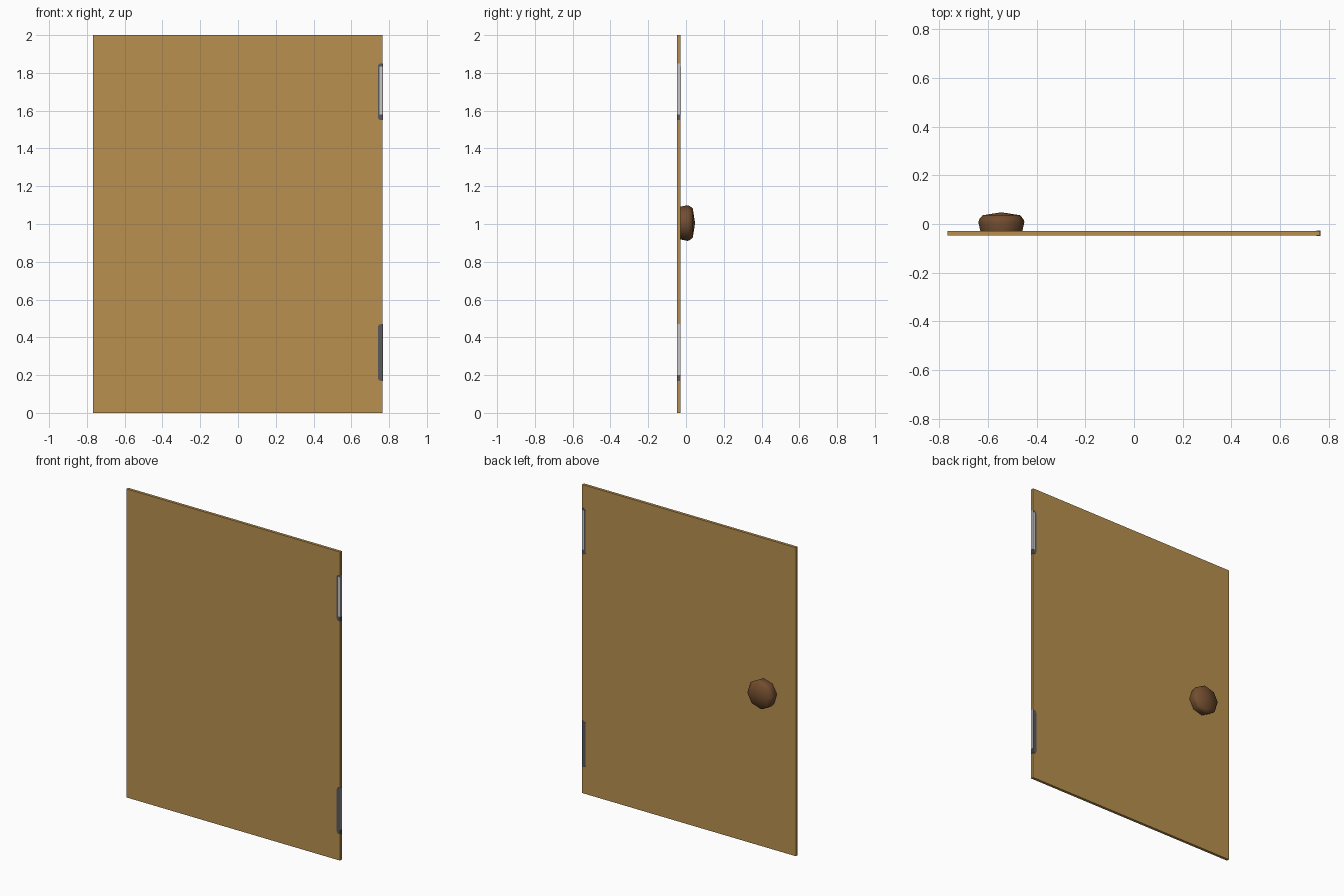
import bpy, bmesh, math
from mathutils import Matrix

if "Cube" in bpy.data.objects:
    bpy.data.objects.remove(bpy.data.objects["Cube"])


def material(name, rgb):
    m = bpy.data.materials.new(name)
    m.diffuse_color = (*rgb, 1)
    m.use_nodes = True
    m.node_tree.nodes["Principled BSDF"].inputs["Base Color"].default_value = m.diffuse_color
    return m


WOOD = material("wood", (0.48, 0.28, 0.08))
BROWN = material("dark_brown", (0.17, 0.075, 0.028))
STEEL = material("light_steel", (0.58, 0.58, 0.58))
DARK = material("dark_steel", (0.10, 0.10, 0.11))

Y0, Y1 = -0.047, -0.029      # front and back of the door panel
X0, X1 = -0.767, 0.765


def finish(name, bm, *mats):
    bmesh.ops.recalc_face_normals(bm, faces=bm.faces)
    me = bpy.data.meshes.new(name)
    bm.to_mesh(me)
    bm.free()
    ob = bpy.data.objects.new(name, me)
    bpy.context.collection.objects.link(ob)
    for m in mats:
        me.materials.append(m)
    return ob


def box(name, lo, hi, mat):
    bm = bmesh.new()
    size = [b - a for a, b in zip(lo, hi)]
    mid = [(a + b) / 2 for a, b in zip(lo, hi)]
    bmesh.ops.create_cube(bm, size=1, matrix=Matrix.Translation(mid) @ Matrix.Diagonal((*size, 1)))
    return finish(name, bm, mat)


# door panel
box("door_panel", (X0, Y0, 0), (X1, Y1, 2), WOOD)


# hinge: plate with rounded inner corners, let into the door edge
def hinge(name, z0, z1):
    bm = bmesh.new()
    left, right, r = 0.741, X1 + 0.0015, 0.015
    pts = [(right, z0), (right, z1)]
    for cz, start in ((z1 - r, 90), (z0 + r, 180)):
        for i in range(4):
            a = math.radians(start + 30 * i)
            pts.append((left + r + r * math.cos(a), cz + r * math.sin(a)))
    face = bm.faces.new([bm.verts.new((x, Y0 - 0.001, z)) for x, z in pts])
    out = bmesh.ops.extrude_face_region(bm, geom=[face])
    verts = [g for g in out["geom"] if isinstance(g, bmesh.types.BMVert)]
    bmesh.ops.translate(bm, verts=verts, vec=(0, Y1 - Y0 + 0.002, 0))
    return finish(name, bm, DARK)


for label, z0, z1 in (("upper", 1.55, 1.85), ("lower", 0.17, 0.47)):
    hinge(label + "_hinge", z0, z1)
    # bright strip on the outer edge
    box(label + "_hinge_edge", (X1, Y0 - 0.001, z0 + 0.03), (X1 + 0.002, Y1 + 0.001, z1), STEEL)

# bright leaves on both faces of the upper hinge
box("upper_hinge_leaf", (0.75, Y0 - 0.0015, 1.58), (X1 + 0.001, Y1 + 0.0015, 1.835), STEEL)

# knob: faceted eight-sided turned shape on the back
bm = bmesh.new()
N = 8
CX, CZ = -0.545, 1.005
profile = [(0.086, Y1 - 0.004), (0.095, 0.008), (0.091, 0.02), (0.077, 0.036)]
rings = []
for r, y in profile:
    rings.append([bm.verts.new((CX + r * math.sin(2 * math.pi * i / N + 0.1), y,
                                CZ + r * math.cos(2 * math.pi * i / N + 0.1))) for i in range(N)])
for a, b in zip(rings, rings[1:]):
    for i in range(N):
        j = (i + 1) % N
        bm.faces.new((a[i], a[j], b[j], b[i]))
tip = bm.verts.new((CX, 0.048, CZ))
for i in range(N):
    bm.faces.new((rings[-1][i], rings[-1][(i + 1) % N], tip))
bm.faces.new(rings[0])
knob = finish("knob", bm, BROWN)
for p in knob.data.polygons:
    p.use_smooth = len(p.vertices) < N
